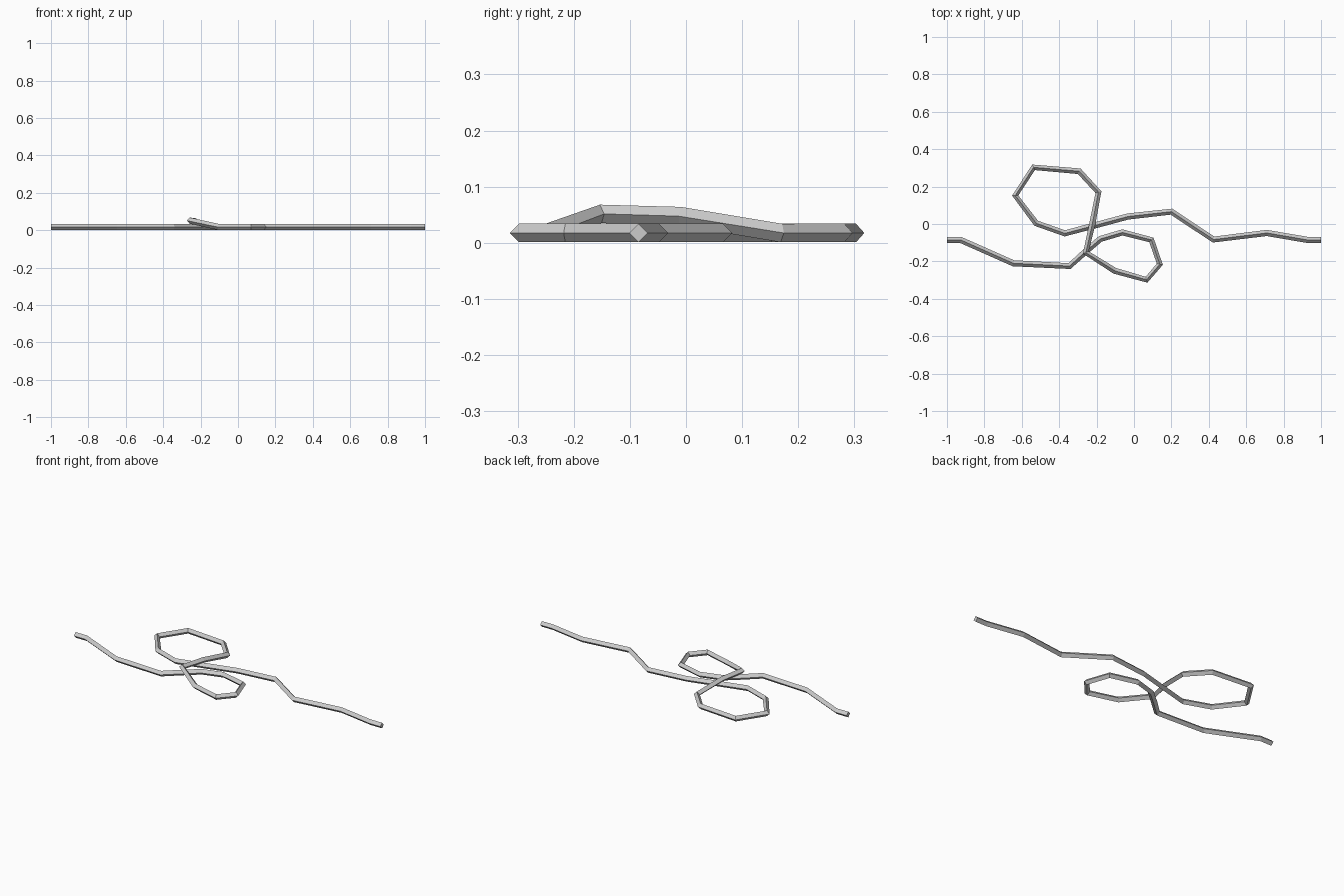
import bpy

# centre line of the cord: x, y, lift above the resting height
REST, RADIUS = 0.0175, 0.0165
points = [
    # left tail
    (-1.0, -0.085, 0), (-0.927, -0.085, 0), (-0.645, -0.21, 0), (-0.345, -0.225, 0),
    # small front loop
    (-0.262, -0.15, 0), (-0.18, -0.08, 0), (-0.062, -0.045, 0), (0.093, -0.085, 0),
    (0.138, -0.215, 0), (0.067, -0.298, 0), (-0.103, -0.25, 0),
    # raised crossing
    (-0.258, -0.152, 0.034), (-0.225, -0.01, 0.03),
    # large back loop
    (-0.19, 0.17, 0), (-0.293, 0.282, 0), (-0.537, 0.303, 0), (-0.635, 0.152, 0),
    (-0.523, 0.004, 0), (-0.37, -0.05, 0),
    # right tail
    (-0.2, -0.005, 0), (-0.033, 0.04, 0), (0.2, 0.066, 0), (0.425, -0.083, 0),
    (0.71, -0.048, 0), (0.927, -0.085, 0), (1.0, -0.085, 0),
]

# four-sided cord swept along the line
curve = bpy.data.curves.new("cord", 'CURVE')
curve.dimensions = '3D'
curve.twist_mode = 'Z_UP'
curve.bevel_depth = RADIUS
curve.bevel_resolution = 0
curve.use_fill_caps = True
spline = curve.splines.new('POLY')
spline.points.add(len(points) - 1)
for p, (x, y, lift) in zip(spline.points, points):
    p.co = (x, y, REST + lift, 1)
spline.use_smooth = False
cord = bpy.data.objects.new("cord", curve)
bpy.context.collection.objects.link(cord)
